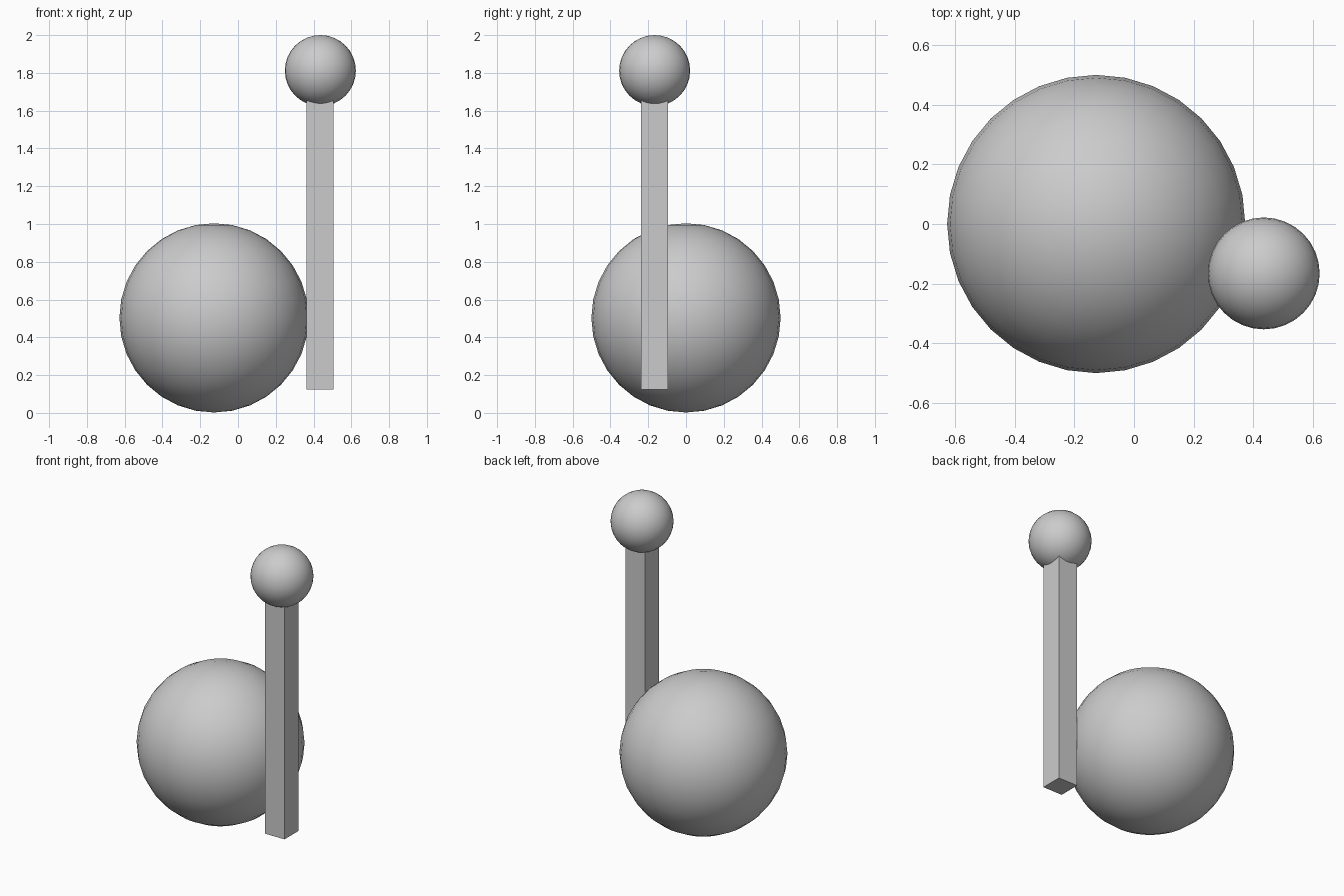
import bpy

if "Cube" in bpy.data.objects:
    bpy.data.objects.remove(bpy.data.objects["Cube"])


def ball(name, center, radius):
    bpy.ops.mesh.primitive_uv_sphere_add(segments=32, ring_count=16, radius=radius, location=center)
    obj = bpy.context.object
    obj.name = name
    bpy.ops.object.shade_smooth()
    return obj


# Large round body
body = ball("large_ball", (-0.127, 0, 0.503), 0.501)

# Small ball on top of the post
ball("small_ball", (0.436, -0.166, 1.812), 0.188)

# Square post, its top end sunk into the small ball
bottom, top = 0.125, 1.72
bpy.ops.mesh.primitive_cube_add(size=1, location=(0.434, -0.166, (bottom + top) / 2))
post = bpy.context.object
post.name = "post"
post.scale = (0.142, 0.144, top - bottom)
bpy.ops.object.transform_apply(location=False, rotation=False, scale=True)
